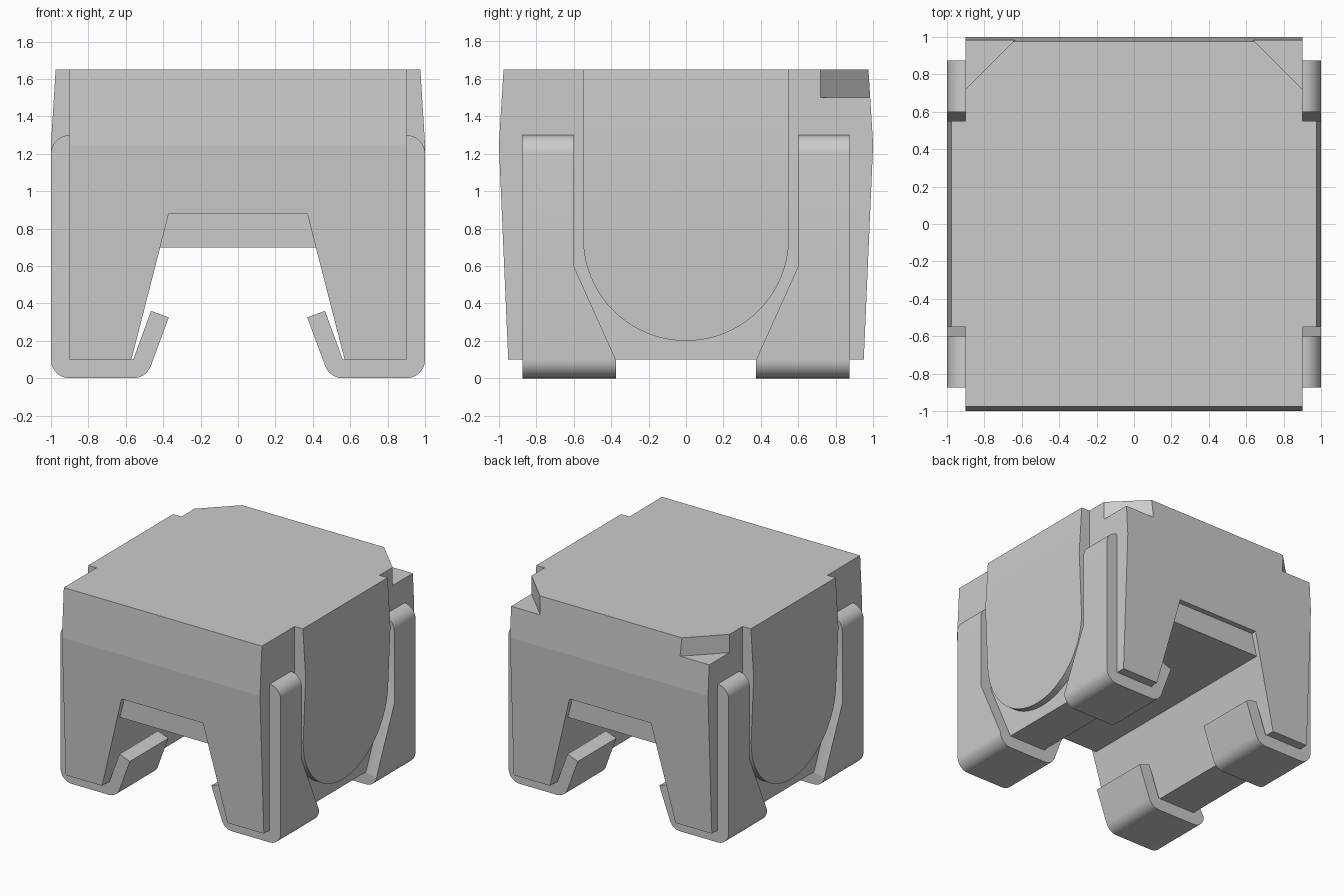
import bpy
import bmesh
from math import cos, sin, radians

cube = bpy.data.objects.get("Cube")
if cube:
    bpy.data.objects.remove(cube, do_unlink=True)

grey = bpy.data.materials.new("light grey")
grey.use_nodes = True
grey.diffuse_color = (0.6, 0.6, 0.6, 1)
grey.node_tree.nodes["Principled BSDF"].inputs["Base Color"].default_value = (0.6, 0.6, 0.6, 1)


def prism(name, points, axis, low, high):
    """Extrude a closed outline along x, y or z."""
    place = {
        "x": lambda p, d: (d, p[0], p[1]),
        "y": lambda p, d: (p[0], d, p[1]),
        "z": lambda p, d: (p[0], p[1], d),
    }[axis]
    bm = bmesh.new()
    a = [bm.verts.new(place(p, low)) for p in points]
    b = [bm.verts.new(place(p, high)) for p in points]
    bm.faces.new(a)
    bm.faces.new(b)
    for i in range(len(a)):
        j = (i + 1) % len(a)
        bm.faces.new((a[i], a[j], b[j], b[i]))
    bmesh.ops.recalc_face_normals(bm, faces=bm.faces)
    mesh = bpy.data.meshes.new(name)
    bm.to_mesh(mesh)
    bm.free()
    mesh.materials.append(grey)
    obj = bpy.data.objects.new(name, mesh)
    bpy.context.collection.objects.link(obj)
    return obj


def select(obj):
    bpy.ops.object.select_all(action="DESELECT")
    obj.select_set(True)
    bpy.context.view_layer.objects.active = obj


def combine(obj, tool, operation="DIFFERENCE"):
    mod = obj.modifiers.new("cut", "BOOLEAN")
    mod.operation = operation
    mod.solver = "EXACT"
    mod.object = tool
    select(obj)
    bpy.ops.object.modifier_apply(modifier=mod.name)
    bpy.data.objects.remove(tool, do_unlink=True)


def mirror(obj, in_y=False):
    mod = obj.modifiers.new("mirror", "MIRROR")
    mod.use_axis = (True, in_y, False)
    mod.use_mirror_merge = False
    select(obj)
    bpy.ops.object.modifier_apply(modifier=mod.name)


def smooth(obj):
    select(obj)
    bpy.ops.object.shade_smooth_by_angle(angle=radians(30))


def arc(cx, cz, r, start, end, steps):
    angles = [radians(start + (end - start) * i / steps) for i in range(steps + 1)]
    return [(cx + r * cos(t), cz + r * sin(t)) for t in angles]


def tunnel_x(z):
    """Half width of the tunnel under the body at a height."""
    return 0.57 - 0.2 * (z - 0.1) / 0.78


def trapezoid(low, high):
    return [(-tunnel_x(low), low), (tunnel_x(low), low),
            (tunnel_x(high), high), (-tunnel_x(high), high)]


# Body block, bulging slightly to the front and back
body = prism("body", [(-0.95, 0.1), (0.95, 0.1), (1, 1.25), (0.975, 1.65),
                      (-0.975, 1.65), (-1, 1.25)], "x", -0.9, 0.9)
combine(body, prism("tunnel_cutter", trapezoid(0, 0.88), "y", -1.2, 1.2))

# Notches in the two upper rear corners
for side in (-1, 1):
    corner = [(side * 1.0, 0.62), (side * 0.52, 1.1), (side * 1.0, 1.1)]
    combine(body, prism("notch_cutter", corner, "z", 1.5, 1.8))

# Ceiling of the tunnel, set back from both ends
prism("tunnel_ceiling", trapezoid(0.7, 0.88), "y", -0.94, 0.94)

# Side panels with a round lower end
panel = prism("side_panels", [(0.9, 0.1), (0.95, 0.1), (1, 1.25), (0.975, 1.65),
                              (0.9, 1.65)], "y", -0.8, 0.8)
outline = [(0.55, 1.8), (-0.55, 1.8)] + arc(0, 0.75, 0.55, 180, 360, 40)
combine(panel, prism("panel_outline", outline, "x", 0.8, 1.2), "INTERSECT")
mirror(panel)
smooth(panel)

# Straps wrapping each leg, with a tongue turned up inside the tunnel
hook = arc(0.9, 1.2, 0.1, 90, 0, 10)
hook += arc(0.9, 0.1, 0.1, 0, -90, 10)
hook += arc(0.56, 0.1, 0.1, 270, 200.8, 8)
hook += [(0.37, 0.325), (0.465, 0.36), (0.56, 0.1), (0.9, 0.1)]
strap = prism("leg_straps", hook, "y", 0.375, 0.875)
taper = [(0.2, 1.5), (0.6, 1.5), (0.6, 0.6), (0.375, 0.1), (0.33, 0), (0.2, 0)]
combine(strap, prism("strap_cutter", taper, "x", 0.8, 1.2))
mirror(strap, in_y=True)
smooth(strap)
